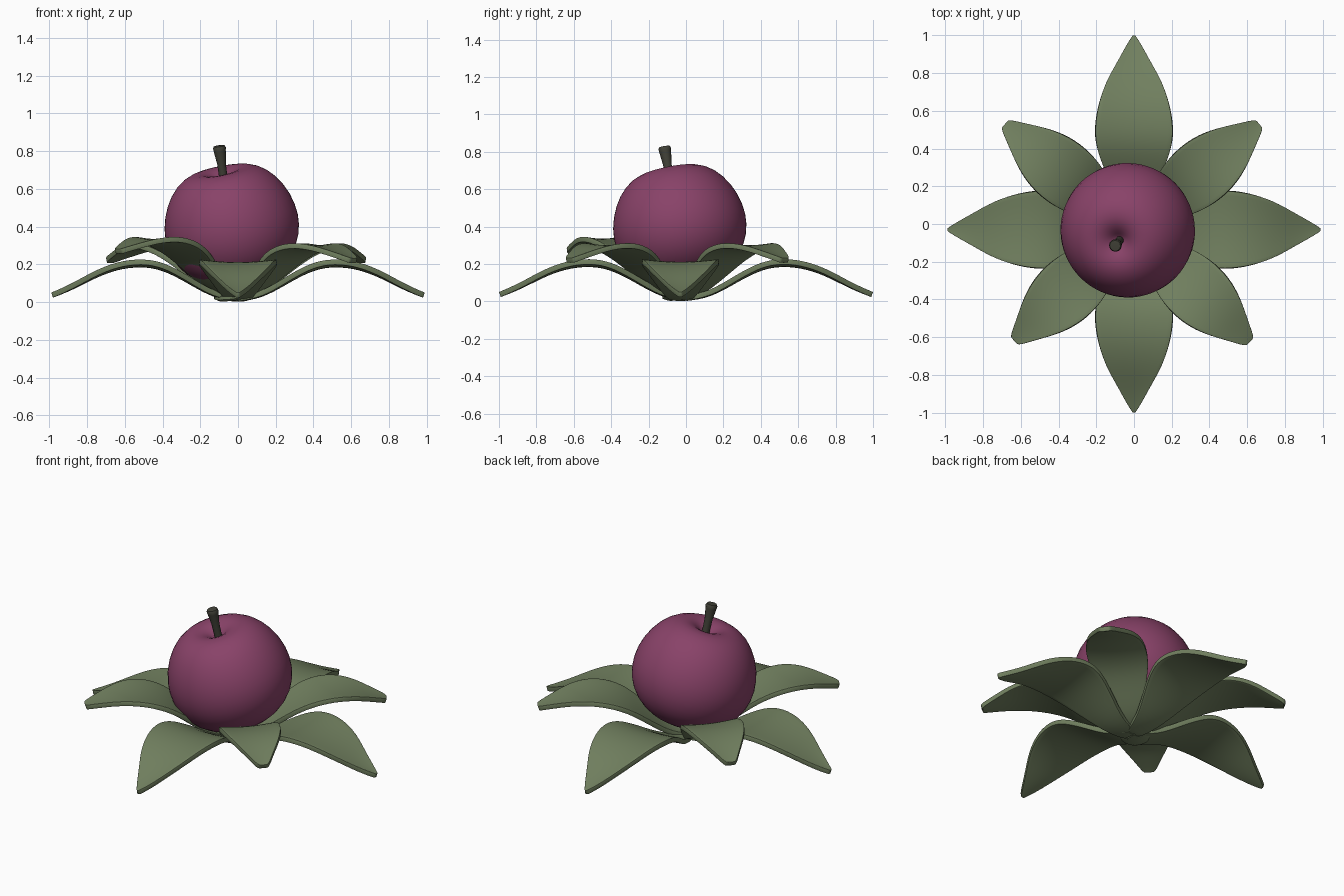
import bpy, bmesh, math
from mathutils import Vector

if "Cube" in bpy.data.objects:
    bpy.data.objects.remove(bpy.data.objects["Cube"])


def material(name, rgb):
    m = bpy.data.materials.new(name)
    m.diffuse_color = (*rgb, 1)
    m.use_nodes = True
    m.node_tree.nodes["Principled BSDF"].inputs["Base Color"].default_value = m.diffuse_color
    return m


GREEN = material("leaf_green", (0.165, 0.215, 0.115))
PURPLE = material("fruit_purple", (0.25, 0.055, 0.14))
BROWN = material("stem_brown", (0.055, 0.055, 0.04))


def finish(bm, name, mat, subdiv=0, thick=0.0):
    me = bpy.data.meshes.new(name)
    bm.to_mesh(me)
    bm.free()
    ob = bpy.data.objects.new(name, me)
    bpy.context.collection.objects.link(ob)
    me.materials.append(mat)
    if subdiv:
        s = ob.modifiers.new("smooth", 'SUBSURF')
        s.levels = s.render_levels = subdiv
    if thick:
        s = ob.modifiers.new("thickness", 'SOLIDIFY')
        s.thickness, s.offset = thick, -1
        b = ob.modifiers.new("soft_edge", 'BEVEL')
        b.width, b.segments, b.limit_method = 0.006, 2, 'ANGLE'
        b.angle_limit = math.radians(50)
    bpy.ops.object.select_all(action='DESELECT')
    ob.select_set(True)
    bpy.context.view_layer.objects.active = ob
    bpy.ops.object.shade_smooth_by_angle(angle=math.radians(40))
    return ob


def lathe(name, profile, mat, sides, loc, up, subdiv=0):
    bm = bmesh.new()
    rot = Vector((0, 0, 1)).rotation_difference(Vector(up))
    loc = Vector(loc)
    rings = []
    for r, z in profile:
        n = 1 if r == 0 else sides
        rings.append([bm.verts.new(loc + rot @ Vector((
            r * math.cos(2 * math.pi * i / sides),
            r * math.sin(2 * math.pi * i / sides), z))) for i in range(n)])
    for a, b in zip(rings, rings[1:]):
        for i in range(sides):
            j = (i + 1) % sides
            if len(a) == 1:
                bm.faces.new((a[0], b[i], b[j]))
            elif len(b) == 1:
                bm.faces.new((a[i], b[0], a[j]))
            else:
                bm.faces.new((a[i], b[i], b[j], a[j]))
    bmesh.ops.recalc_face_normals(bm, faces=bm.faces)
    return finish(bm, name, mat, subdiv)


# Leaf stations: fraction of length, height, half width
LOWER = [(0, .03, .05), (.12, .045, .08), (.25, .12, .14), (.37, .185, .19),
         (.48, .215, .21), (.62, .208, .193), (.75, .165, .152),
         (.86, .108, .088), (.94, .072, .045), (1, .05, .008)]
UPPER = [(0, .035, .04), (.12, .055, .06), (.25, .14, .11), (.38, .23, .155),
         (.5, .28, .172), (.64, .305, .167), (.78, .295, .13),
         (.9, .262, .075), (.97, .242, .045), (1, .232, .028)]


def leaf(name, origin, tip, stations, lift=0.0, cup=0.015):
    bm = bmesh.new()
    o, t = Vector((*origin, 0)), Vector((*tip, 0))
    side = Vector((0, 0, 1)).cross(t - o).normalized()
    rows = []
    for f, z, w in stations:
        c = o.lerp(t, f)
        rows.append([bm.verts.new(c + side * (w * k)
                    + Vector((0, 0, z + lift * f + cup * k * k * w / 0.2)))
                    for k in (-1, -.5, 0, .5, 1)])
    for a, b in zip(rows, rows[1:]):
        for i in range(4):
            bm.faces.new((a[i], b[i], b[i + 1], a[i + 1]))
    return finish(bm, name, GREEN, subdiv=2, thick=0.028)


# Lower leaves along the axes
for name, o, tip in [("right", (0, -.03), (.99, -.03)),
                     ("left", (0, -.03), (-.99, -.03)),
                     ("back", (0, 0), (0, 1.0)),
                     ("front", (0, 0), (0, -1.0))]:
    leaf("lower_leaf_" + name, o, tip, LOWER)

# Upper leaves on the diagonals
for name, tip, lift in [("back_right", (.665, .53), 0),
                        ("back_left", (-.685, .53), 0),
                        ("front_left", (-.635, -.62), .05),
                        ("front_right", (.615, -.625), 0)]:
    leaf("upper_leaf_" + name, (-.01, -.03), tip, UPPER, lift)

# Tilted round fruit with a dimple at the top
TILT = (-.19, -.19, .963)
lathe("fruit", [(0, .25), (.02, .255), (.05, .285), (.10, .313), (.17, .312),
                (.25, .268), (.32, .175), (.36, .06), (.362, -.05),
                (.325, -.155), (.25, -.235), (.16, -.28), (.07, -.295),
                (0, -.297)],
      PURPLE, 32, (-.033, -.033, .395), TILT, 1)

# Flared stem
lathe("stem", [(0, 0), (.022, 0), (.023, .08), (.032, .15), (.034, .165),
               (.029, .176), (0, .178)],
      BROWN, 12, (-.077, -.087, .655), (-.13, -.16, .97))

# Small base button under the leaves
lathe("base_button", [(0, 0), (.06, 0), (.085, .012), (.085, .03), (0, .035)],
      GREEN, 24, (-.04, -.04, .012), (-.1, -.1, .98))
